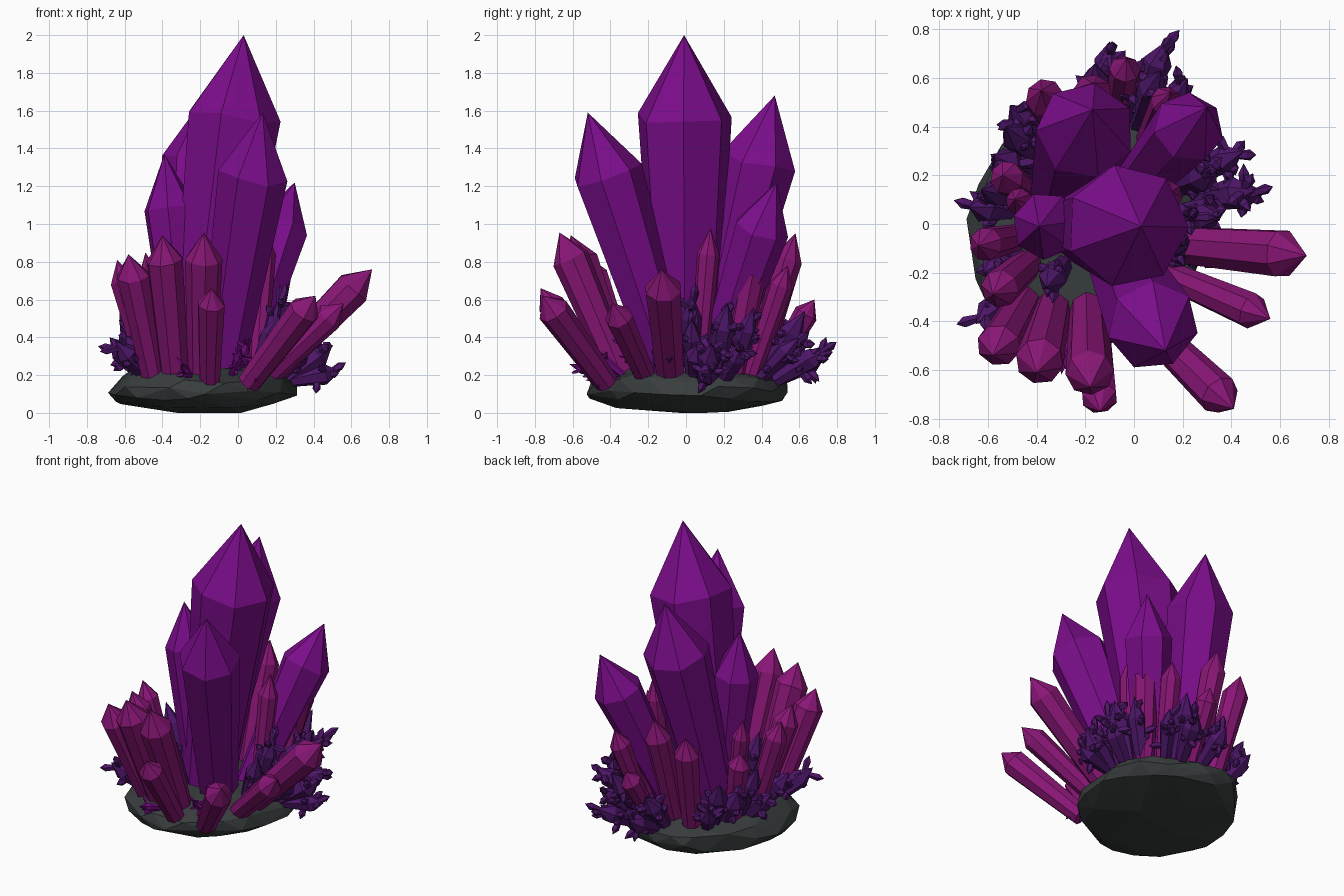
import bpy, bmesh, math, random
from mathutils import Vector, noise

if "Cube" in bpy.data.objects:
    bpy.data.objects.remove(bpy.data.objects["Cube"])

random.seed(7)


def material(name, rgb):
    m = bpy.data.materials.new(name)
    m.diffuse_color = (*rgb, 1)
    m.use_nodes = True
    m.node_tree.nodes["Principled BSDF"].inputs["Base Color"].default_value = m.diffuse_color
    return m


VIOLET = material("violet", (0.20, 0.004, 0.26))
MAGENTA = material("magenta", (0.25, 0.008, 0.18))
INDIGO = material("indigo", (0.075, 0.008, 0.14))
STONE = material("stone", (0.04, 0.047, 0.047))


def finish(bm, name, mat):
    bmesh.ops.recalc_face_normals(bm, faces=bm.faces)
    me = bpy.data.meshes.new(name)
    bm.to_mesh(me)
    bm.free()
    me.materials.append(mat)
    ob = bpy.data.objects.new(name, me)
    bpy.context.collection.objects.link(ob)
    return ob


def add_crystal(bm, base, tip, r, sides=7, shoulder=0.78, foot=0.62):
    """Tapered prism widening to a shoulder, then a pointed cap."""
    base, tip = Vector(base), Vector(tip)
    axis = tip - base
    rot = axis.to_track_quat('Z', 'Y')
    spin = random.uniform(0, math.tau)
    length = axis.length
    rings = []
    for h, rad in ((0, r * foot), (shoulder, r)):
        ring = []
        for i in range(sides):
            a = spin + math.tau * i / sides
            hz = h * length + (random.uniform(-0.08, 0.08) * r if h else 0)
            p = Vector((rad * math.cos(a), rad * math.sin(a), hz))
            ring.append(bm.verts.new(base + rot @ p))
        rings.append(ring)
    top = bm.verts.new(tip)
    for i in range(sides):
        j = (i + 1) % sides
        bm.faces.new((rings[0][i], rings[0][j], rings[1][j], rings[1][i]))
        bm.faces.new((rings[1][i], rings[1][j], top))
    bm.faces.new(rings[0][::-1])


# Rock base: flattened, lumpy pebble with a low mound
bm = bmesh.new()
bmesh.ops.create_icosphere(bm, subdivisions=3, radius=1)
for v in bm.verts:
    u = v.co.copy()
    rho = math.hypot(u.x, u.y)
    k = rho ** 0.7 / rho if rho > 1e-4 else 1
    n = noise.noise(u * 1.7 + Vector((3, 1, 5)))
    f = 1 + 0.09 * n + 0.1 * u.x * u.y
    up = 0.14 if u.z > 0 else 0.10
    z = 0.115 + up * math.copysign(abs(u.z) ** 0.8, u.z) + 0.03 * n
    v.co = Vector((-0.19 + 0.49 * u.x * k * f, 0.01 + 0.53 * u.y * k * f, max(z, 0)))
rock = finish(bm, "rock_base", STONE)
dec = rock.modifiers.new("facets", 'DECIMATE')
dec.ratio = 0.35

# Large crystals: base, tip, radius, shoulder position
large = [
    ((-0.22, 0.0, 0.15), (0.03, -0.01, 2.0), 0.255, 0.77),
    ((-0.10, -0.06, 0.15), (0.13, -0.52, 1.59), 0.19, 0.78),
    ((-0.30, 0.09, 0.15), (-0.17, 0.47, 1.68), 0.205, 0.77),
    ((-0.02, 0.12, 0.15), (0.30, 0.48, 1.22), 0.15, 0.77),
    ((-0.27, 0.0, 0.15), (-0.39, -0.01, 1.37), 0.14, 0.77),
]
for i, (b, t, r, s) in enumerate(large):
    bm = bmesh.new()
    add_crystal(bm, b, t, r, 7, s)
    finish(bm, f"large_crystal_{i + 1}", VIOLET)

# Medium crystals: base x/y, tip, radius
medium = [
    (0.12, -0.08, (0.71, -0.13, 0.76), 0.10),
    (0.12, -0.20, (0.56, -0.39, 0.58), 0.075),
    (0.06, -0.42, (0.41, -0.76, 0.62), 0.085),
    (-0.15, -0.44, (-0.14, -0.77, 0.66), 0.075),
    (-0.19, -0.33, (-0.18, -0.67, 0.955), 0.10),
    (-0.33, -0.33, (-0.40, -0.61, 0.94), 0.10),
    (-0.44, -0.30, (-0.58, -0.54, 0.84), 0.09),
    (-0.42, -0.15, (-0.58, -0.29, 0.83), 0.08),
    (-0.46, -0.05, (-0.64, -0.09, 0.81), 0.07),
    (-0.39, 0.06, (-0.49, 0.10, 0.85), 0.055),
    (-0.44, 0.14, (-0.54, 0.20, 0.68), 0.07),
    (-0.30, 0.36, (-0.38, 0.55, 0.87), 0.08),
    (-0.17, 0.34, (-0.17, 0.58, 0.95), 0.08),
    (-0.07, 0.42, (-0.03, 0.68, 0.60), 0.065),
    (0.05, 0.33, (0.15, 0.54, 0.78), 0.065),
    (0.12, 0.24, (0.22, 0.37, 0.85), 0.08),
    (0.10, 0.06, (0.15, 0.13, 0.98), 0.06),
]
for i, (x, y, t, r) in enumerate(medium):
    bm = bmesh.new()
    add_crystal(bm, (x, y, 0.16), t, r, 8, 0.83, 0.75)
    finish(bm, f"medium_crystal_{i + 1}", MAGENTA)


def cluster(name, tip, r, mat, shoots, size):
    """Small crystal with tiny shoots sprouting from its sides."""
    tip = Vector(tip)
    base = Vector((-0.15 + (tip.x + 0.15) * 0.62, 0.03 + (tip.y - 0.03) * 0.62, 0.17))
    axis = tip - base
    bm = bmesh.new()
    add_crystal(bm, base, tip, r, 6, 0.7, 0.6)
    for _ in range(shoots):
        p = base + axis * random.uniform(0.3, 0.85)
        d = Vector([random.gauss(0, 1) for _ in range(3)]).normalized()
        d = (d + axis.normalized() * 0.6).normalized()
        add_crystal(bm, p, p + d * random.uniform(0.7, 1.25) * size, r * 0.4, 5, 0.7)
    finish(bm, name, mat)


# Small indigo clusters around the rim
small = [
    (0.54, 0.13, 0.22), (0.50, 0.14, 0.36), (0.45, 0.30, 0.36), (0.36, 0.03, 0.50),
    (0.34, 0.22, 0.58), (0.25, 0.03, 0.64), (0.30, 0.36, 0.56), (0.38, 0.06, 0.36),
    (0.30, -0.14, 0.34), (0.22, -0.10, 0.52), (0.22, 0.60, 0.40), (0.13, 0.75, 0.34),
    (0.11, 0.63, 0.54), (-0.02, 0.60, 0.42), (-0.10, 0.75, 0.32), (-0.16, 0.66, 0.46),
    (-0.51, 0.49, 0.40), (-0.53, 0.40, 0.54), (-0.58, 0.28, 0.46), (-0.68, 0.07, 0.40),
    (-0.63, 0.14, 0.58), (-0.65, -0.41, 0.38), (-0.36, -0.26, 0.60), (-0.62, -0.20, 0.42),
]
for i, t in enumerate(small):
    cluster(f"small_cluster_{i + 1}", t, random.uniform(0.054, 0.068), INDIGO, 8, 0.11)

# Tiny violet sprouts at the front foot
sprouts = [(0.02, -0.50, 0.34), (0.12, -0.50, 0.19), (0.06, -0.36, 0.40),
           (-0.30, -0.62, 0.26), (-0.50, 0.24, 0.3)]
for i, t in enumerate(sprouts):
    cluster(f"violet_sprout_{i + 1}", t, 0.026, VIOLET, 7, 0.07)
